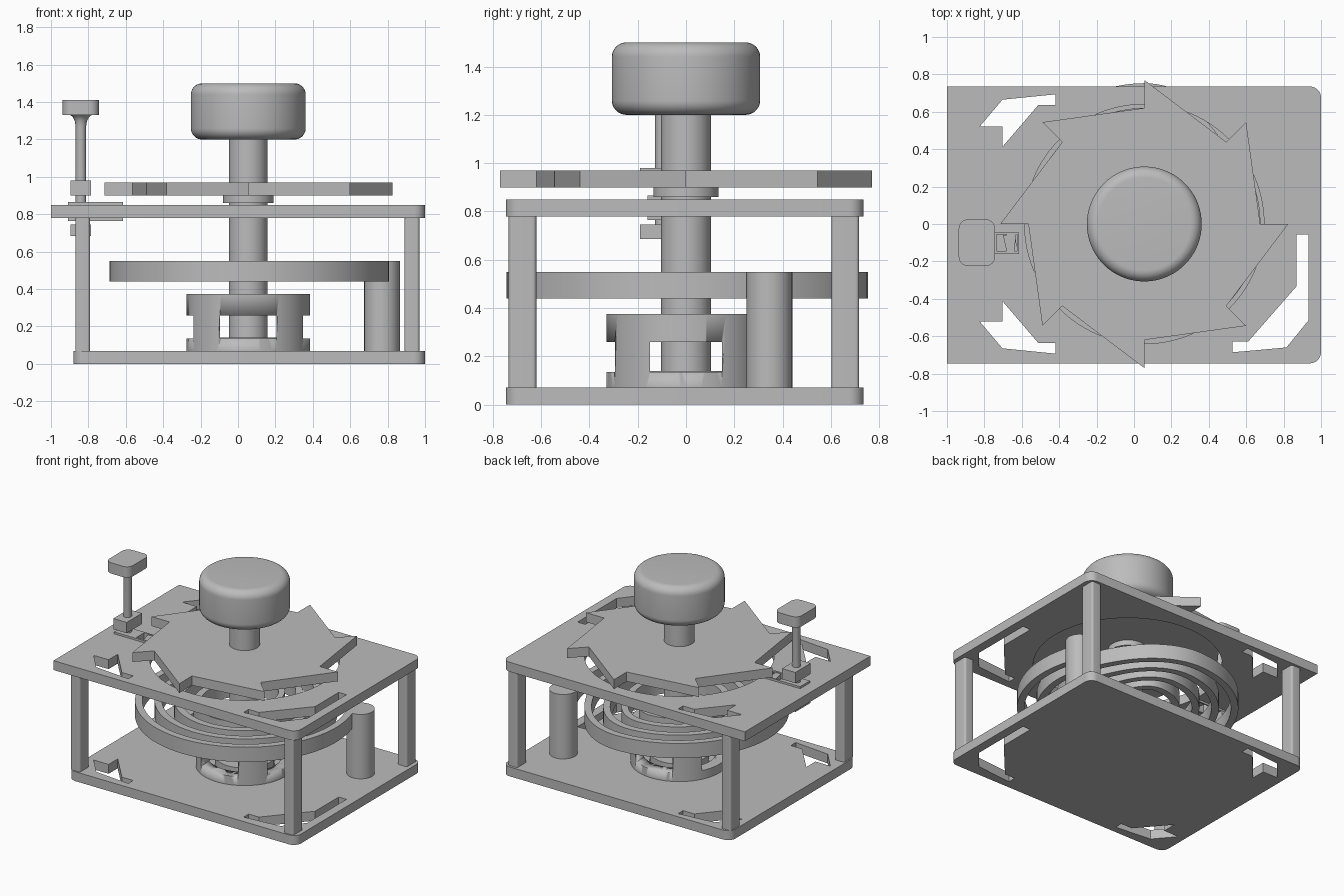
import bpy, bmesh
from math import sin, cos, pi, radians

if "Cube" in bpy.data.objects:
    bpy.data.objects.remove(bpy.data.objects["Cube"], do_unlink=True)

grey = bpy.data.materials.new("plain_grey")
grey.use_nodes = True
grey.diffuse_color = (0.5, 0.5, 0.5, 1)
grey.node_tree.nodes["Principled BSDF"].inputs["Base Color"].default_value = (0.5, 0.5, 0.5, 1)

AXIS = 0.055  # x of the main shaft


def select(ob):
    bpy.ops.object.select_all(action='DESELECT')
    ob.select_set(True)
    bpy.context.view_layer.objects.active = ob


def finish(ob):
    ob.data.materials.clear()
    ob.data.materials.append(grey)
    select(ob)
    bpy.ops.object.shade_smooth_by_angle(angle=radians(30))
    return ob


def prism(name, outlines, z0, z1):
    """Extrude closed outlines; inner outlines become holes."""
    cu = bpy.data.curves.new(name, 'CURVE')
    cu.dimensions = '2D'
    cu.fill_mode = 'BOTH'
    cu.extrude = (z1 - z0) / 2
    for pts in outlines:
        sp = cu.splines.new('POLY')
        sp.points.add(len(pts) - 1)
        for p, (x, y) in zip(sp.points, pts):
            p.co = (x, y, 0, 1)
        sp.use_cyclic_u = True
    ob = bpy.data.objects.new(name, cu)
    bpy.context.collection.objects.link(ob)
    ob.location.z = (z0 + z1) / 2
    select(ob)
    bpy.ops.object.convert(target='MESH')
    ob = bpy.context.object
    bm = bmesh.new()
    bm.from_mesh(ob.data)
    bmesh.ops.remove_doubles(bm, verts=bm.verts, dist=0.0001)
    bmesh.ops.recalc_face_normals(bm, faces=bm.faces)
    bm.to_mesh(ob.data)
    bm.free()
    return finish(ob)


def lathe(name, profile, x=AXIS, y=0.0, n=64):
    """Revolve (radius, z) points that run from bottom to top."""
    bm = bmesh.new()
    rings = [[bm.verts.new((x + r * cos(2 * pi * i / n), y + r * sin(2 * pi * i / n), z))
              for i in range(n)] for r, z in profile]
    for a, b in zip(rings, rings[1:]):
        for i in range(n):
            j = (i + 1) % n
            bm.faces.new((a[i], a[j], b[j], b[i]))
    bm.faces.new(rings[0][::-1])
    bm.faces.new(rings[-1])
    me = bpy.data.meshes.new(name)
    bm.to_mesh(me)
    bm.free()
    ob = bpy.data.objects.new(name, me)
    bpy.context.collection.objects.link(ob)
    return finish(ob)


def circle(r, n=96):
    return [(AXIS + r * cos(2 * pi * i / n), r * sin(2 * pi * i / n)) for i in range(n)]


def rect(x0, x1, y0, y1, left=0.0, right=0.0):
    """Rectangle with separate corner radii on its left and right ends."""
    pts = []
    for x, y, a, r in ((x1, y1, 0, right), (x0, y1, 90, left), (x0, y0, 180, left), (x1, y0, 270, right)):
        cx, cy = (x - r if x == x1 else x + r), (y - r if y == y1 else y + r)
        steps = 8 if r else 0
        for i in range(steps + 1):
            t = radians(a + 90 * i / max(steps, 1))
            pts.append((cx + r * cos(t), cy + r * sin(t)))
    return pts


# Plates with corner cut-outs
corner = [(-.826, .52), (-.703, .665), (-.42, .693), (-.42, .635), (-.513, .635), (-.703, .413), (-.703, .52)]
long_corner = [(.933, -.055), (.869, -.055), (.869, -.333), (.612, -.627),
               (.527, -.627), (.527, -.686), (.815, -.66), (.933, -.515)]
cutouts = [corner, [(x, -y) for x, y in corner], long_corner]
slot = rect(-.735, -.625, -.145, -.055)
prism("base_plate", [rect(-.88, 1, -.745, .735, .06, .06)] + cutouts, 0, .07)
prism("top_plate", [rect(-1, 1, -.745, .735, 0, .06), circle(.64), slot] + cutouts, .78, .85)

# Corner posts
for side, x in (("right", -.83), ("left", .93)):
    for end, y in (("front", -.677), ("back", .66)):
        prism(f"{end}_{side}_post", [rect(x - .04, x + .04, y - .057, y + .057, .015, .015)], .07, .78)

# Shaft, collar and knob
lathe("shaft", [(.103, .07), (.103, 1.21)])
lathe("shaft_foot", [(.2, .07), (.2, .14)])
lathe("collar", [(.135, .86), (.135, .9)])
R, F = .307, .06
arc = [(R - F + F * cos(radians(t)), F * sin(radians(t))) for t in range(0, 91, 10)]
lathe("knob", [(r, 1.2 + F - z) for r, z in reversed(arc)] + [(r, 1.5 - F + z) for r, z in arc], n=96)

# Ratchet wheel
teeth = []
for k in range(8):
    a = radians(90 - 45 * k)
    teeth += [(AXIS + r * cos(a), r * sin(a)) for r in (.62, .77)]
prism("ratchet_wheel", [teeth], .9, .97)

# Hub drum with four windows
drum = prism("hub_drum", [circle(.33), circle(.25)], .07, .375)
for hx, hy in ((.15, .6), (.6, .15)):
    cutter = prism("window_cutter", [rect(AXIS - hx, AXIS + hx, -hy, hy)], .135, .26)
    mod = drum.modifiers.new("windows", 'BOOLEAN')
    mod.operation = 'DIFFERENCE'
    mod.object = cutter
    select(drum)
    bpy.ops.object.modifier_apply(modifier=mod.name)
    bpy.data.objects.remove(cutter, do_unlink=True)

# Coiled spring: level turns that step inward near the end of each turn
PITCH, BAND, TURNS, STEPS = .132, .05, 4, 90
outer, inner = [], []
for i in range(TURNS * STEPS + 1):
    turn, frac = divmod(i / STEPS, 1)
    s = max(0, (frac - .82) / .18)
    r = .748 - PITCH * (turn + s * s * (3 - 2 * s))
    a = radians(26) - 2 * pi * i / STEPS
    outer.append((AXIS + .005 + r * cos(a), .005 + r * sin(a)))
    inner.append((AXIS + .005 + (r - BAND) * cos(a), .005 + (r - BAND) * sin(a)))
prism("coil_spring", [outer + inner[::-1]], .44, .55)
lathe("spring_anchor", [(.095, .07), (.095, .55)], .77, .345)

# Push lever and its guide
LX, LY = -.84, -.1
prism("lever_cap", [rect(-.937, -.743, -.225, .025, .05, .05)], 1.33, 1.41)
lathe("lever_stem", [(.028, .7), (.028, 1.27), (.033, 1.3), (.043, 1.32), (.06, 1.332)], LX, LY, 32)
for name, z0, z1 in (("upper_lever_block", .9, .98), ("lower_lever_block", .685, .745)):
    prism(name, [rect(LX - .055, LX + .055, LY - .09, LY + .09)], z0, z1)
prism("lever_guide", [rect(-.91, -.615, -.16, -.045), slot], .765, .865)
prism("pawl", [[(-.7, -.06), (-.63, -.05), (-.64, -.15), (-.68, -.15)]], .79, .86)
